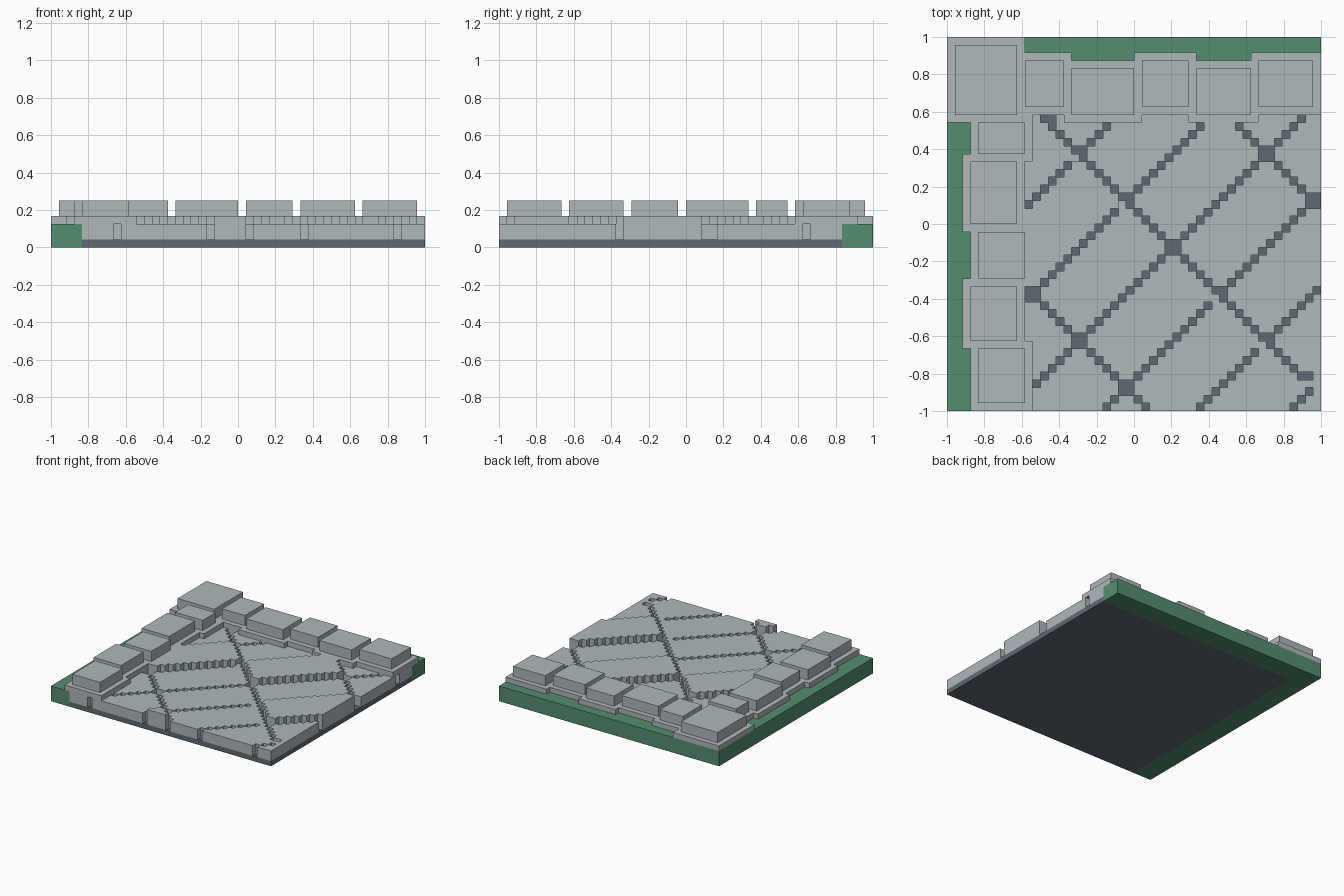
import bpy
import bmesh

cube = bpy.data.objects.get("Cube")
if cube:
    bpy.data.objects.remove(cube, do_unlink=True)

N = 48            # cells along each side
U = 2.0 / N       # cell size


def material(name, color):
    m = bpy.data.materials.new(name)
    m.use_nodes = True
    m.diffuse_color = (*color, 1)
    bsdf = next(n for n in m.node_tree.nodes if n.type == 'BSDF_PRINCIPLED')
    bsdf.inputs["Base Color"].default_value = (*color, 1)
    bsdf.inputs["Roughness"].default_value = 0.9
    return m


STONE = material("light_stone", (0.43, 0.48, 0.49))
MORTAR = material("dark_mortar", (0.12, 0.14, 0.17))
GRASS = material("grass_green", (0.09, 0.27, 0.16))


def finish(name, bm, mat):
    bmesh.ops.recalc_face_normals(bm, faces=bm.faces)
    me = bpy.data.meshes.new(name)
    bm.to_mesh(me)
    bm.free()
    me.materials.append(mat)
    ob = bpy.data.objects.new(name, me)
    bpy.context.collection.objects.link(ob)
    return ob


def prism(name, outline, z0, z1, mat):
    """Extrude an outline given in cells."""
    bm = bmesh.new()
    face = bm.faces.new([bm.verts.new((x * U - 1, y * U - 1, z0 * U)) for x, y in outline])
    top = bmesh.ops.extrude_face_region(bm, geom=[face])["geom"]
    verts = [v for v in top if isinstance(v, bmesh.types.BMVert)]
    bmesh.ops.translate(bm, verts=verts, vec=(0, 0, (z1 - z0) * U))
    return finish(name, bm, mat)


def box(name, x0, x1, y0, y1, z0, z1, mat):
    return prism(name, [(x0, y0), (x1, y0), (x1, y1), (x0, y1)], z0, z1, mat)


def columns(name, heights, base, mat):
    """Solid stepped slab: heights maps a cell to its top level."""
    bm = bmesh.new()
    cache = {}

    def vert(*p):
        if p not in cache:
            cache[p] = bm.verts.new((p[0] * U - 1, p[1] * U - 1, p[2] * U))
        return cache[p]

    for (x, y), h in heights.items():
        ring = [(x, y), (x + 1, y), (x + 1, y + 1), (x, y + 1)]
        bm.faces.new([vert(*p, h) for p in ring])
        bm.faces.new([vert(*p, base) for p in reversed(ring)])
        for i, (dx, dy) in enumerate([(0, -1), (1, 0), (0, 1), (-1, 0)]):
            a, b = ring[i], ring[(i + 1) % 4]
            for z in range(heights.get((x + dx, y + dy), base), h):
                bm.faces.new([vert(*a, z), vert(*b, z), vert(*b, z + 1), vert(*a, z + 1)])
    me = bpy.data.meshes.new(name)
    bm.to_mesh(me)
    bm.free()
    me.materials.append(mat)
    bpy.context.collection.objects.link(bpy.data.objects.new(name, me))


# Mortar bed and the L-shaped grass strip along the left and back
box("mortar_bed", 4, 48, 0, 44, 0, 1, MORTAR)
prism("grass_strip", [(0, 0), (4, 0), (4, 44), (48, 44), (48, 48), (0, 48)], 0, 3, GRASS)

# Raised border blocks: x0, x1, y0, y1 in cells
blocks = [
    (1, 9, 38, 47),
    (10, 15, 39, 45), (16, 24, 38, 44), (25, 31, 39, 45), (32, 39, 38, 44), (40, 47, 39, 45),
    (4, 10, 33, 37), (3, 9, 24, 32), (4, 10, 17, 23), (3, 9, 9, 16), (4, 10, 1, 8),
]
curb = {}
for i, (x0, x1, y0, y1) in enumerate(blocks):
    box(f"border_block_{i + 1}", x0, x1, y0, y1, 4, 6, STONE)
    # The curb below spreads one cell past each block
    for x in range(x0 - 1, x1 + 1):
        for y in range(y0 - 1, y1 + 1):
            curb[x, y] = 4
columns("border_curb", curb, 3, STONE)

# Paving: diagonal grooves between slabs, some slabs one step higher
RISING = (-16, -4, 8, 20, 32, 44)     # x - y of the rising grooves
FALLING = (25, 49, 73)                # x + y of the falling grooves
HIGH = {(1, 1), (2, 2), (4, 0), (4, 2)}
FILLED = {(22, 26), (34, 14), (16, 32), (40, 8), (46, 3), (47, 2), (47, 3)}
EXTRA = {(13, 37), (46, 4)}

paving = {}
for x in range(4, N):
    for y in range(44):
        d, s = x - y, x + y
        groove = d in RISING or s in FALLING or (x, y) in EXTRA
        if groove and (x, y) not in FILLED:
            continue
        slab = (sum(d > r for r in RISING), sum(s > f for f in FALLING))
        raised = slab in HIGH and (x, y) not in curb and (x, y) not in FILLED
        paving[x, y] = 4 if raised else 3
columns("paving_slabs", paving, 1, STONE)
